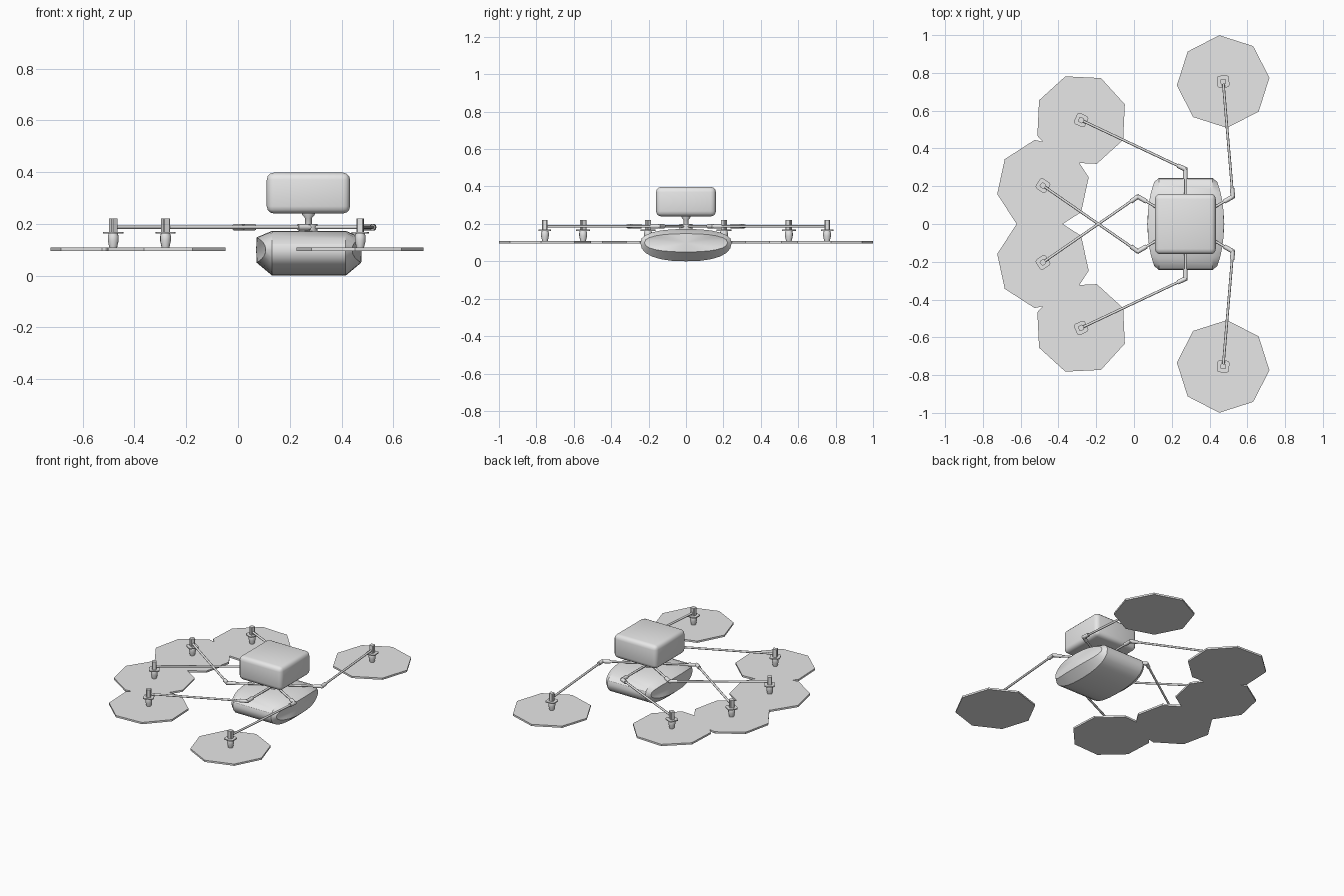
import bpy, bmesh, math
from mathutils import Vector, Matrix

old = bpy.data.objects.get("Cube")
if old:
    bpy.data.objects.remove(old, do_unlink=True)

GREY = (0.8, 0.8, 0.8, 1)
mat = bpy.data.materials.new("light grey")
mat.use_nodes = True
mat.diffuse_color = GREY
mat.node_tree.nodes["Principled BSDF"].inputs["Base Color"].default_value = GREY

HUB = Vector((0.272, 0, 0.187))
TAU = math.tau


def finish(name, bm, smooth=None, matrix=None):
    """Turn a bmesh into a named, coloured object."""
    if matrix:
        bm.transform(matrix)
    bmesh.ops.recalc_face_normals(bm, faces=bm.faces)
    mesh = bpy.data.meshes.new(name)
    bm.to_mesh(mesh)
    bm.free()
    obj = bpy.data.objects.new(name, mesh)
    bpy.context.collection.objects.link(obj)
    mesh.materials.append(mat)
    if smooth:
        bpy.ops.object.select_all(action='DESELECT')
        bpy.context.view_layer.objects.active = obj
        obj.select_set(True)
        bpy.ops.object.shade_smooth_by_angle(angle=math.radians(smooth))
    return obj


def loft(name, rings, smooth=None, matrix=None, tips=None):
    """Bridge rings of points; cap with faces, or with fans to two tips."""
    bm = bmesh.new()
    loops = [[bm.verts.new(p) for p in ring] for ring in rings]
    n = len(loops[0])
    for a, b in zip(loops, loops[1:]):
        for i in range(n):
            j = (i + 1) % n
            bm.faces.new((a[i], a[j], b[j], b[i]))
    for k, loop in enumerate((loops[0], loops[-1])):
        if tips:
            tip = bm.verts.new(tips[k])
            for i in range(n):
                bm.faces.new((loop[i], loop[(i + 1) % n], tip))
        else:
            bm.faces.new(loop)
    return finish(name, bm, smooth, matrix)


def turned(name, profile, sides, matrix, smooth=None):
    """Solid of revolution about local z from (radius, height) pairs."""
    rings = [[(r * math.cos(TAU * i / sides), r * math.sin(TAU * i / sides), z)
              for i in range(sides)] for r, z in profile]
    return loft(name, rings, smooth, matrix)


def rod(name, start, end, radius, sides=8):
    axis = end - start
    matrix = Matrix.Translation(start) @ axis.to_track_quat('Z', 'Y').to_matrix().to_4x4()
    return turned(name, [(radius, 0), (radius, axis.length)], sides, matrix, 50)


def block(name, size, matrix, bevel=0, segments=2, all_edges=False):
    """Box with its upright edges, or all edges, rounded."""
    bm = bmesh.new()
    bmesh.ops.create_cube(bm, size=1)
    bmesh.ops.scale(bm, vec=size, verts=bm.verts)
    if bevel:
        edges = [e for e in bm.edges if all_edges
                 or abs(e.verts[0].co.z - e.verts[1].co.z) > size[2] / 2]
        bmesh.ops.bevel(bm, geom=edges, offset=bevel, segments=segments,
                        profile=0.5, affect='EDGES')
    return finish(name, bm, 35 if bevel else None, matrix)


# Lower hull: lens section along x, tapering to bulged ends
def hull_ring(side, inner, y_half, up, down, bulge):
    ring = []
    for i in range(24):
        c, s = math.cos(TAU * i / 24), math.sin(TAU * i / 24)
        y = y_half * math.copysign(abs(c) ** 0.85, c)
        z = 0.1 + (up if s > 0 else down) * math.copysign(abs(s) ** 0.85, s)
        ring.append((0.274 + side * (inner - bulge * c * c), y, z))
    return ring


rings = [hull_ring(-1, 0.202, 0.222, 0.048, 0.05, 0.035),
         hull_ring(-1, 0.142, 0.244, 0.073, 0.1, 0),
         hull_ring(1, 0.142, 0.244, 0.073, 0.1, 0),
         hull_ring(1, 0.202, 0.222, 0.048, 0.05, 0.035)]
loft("hull", rings, 30, tips=[(0.07, 0, 0.1), (0.478, 0, 0.1)])

# Upper case on its flared stem
block("upper_case", (0.322, 0.32, 0.158), Matrix.Translation((0.272, 0, 0.319)),
      0.028, 3, True)
turned("stem", [(0.013, 0.16), (0.013, 0.222), (0.025, 0.236), (0.025, 0.245)], 12,
       Matrix.Translation((HUB.x, 0, 0)), 40)
turned("hub", [(0.036, 0.165), (0.036, 0.199)], 12,
       Matrix.Translation((HUB.x, 0, 0)), 40)


# Motor, mount and rotor disc, turned to follow the arm
def rotor(label, x, y, heading):
    def at(z):
        return Matrix.Translation((x, y, z)) @ Matrix.Rotation(heading, 4, 'Z')
    block("mount_block_" + label, (0.028, 0.028, 0.056), at(0.193), 0.004, 1)
    block("mount_plate_" + label, (0.064, 0.064, 0.007), at(0.166), 0.014, 3)
    turned("motor_" + label, [(0.013, 0.1), (0.016, 0.113), (0.021, 0.135),
                              (0.021, 0.152), (0.017, 0.165)], 12, at(0), 40)
    turned("rotor_disc_" + label, [(0.246, -0.006), (0.246, 0.006)], 8, at(0.102))


# Six hinged arms: spoke angle in degrees, then rotor position; mirrored front to rear
ARMS = [("outer_left", 30, 0.472, 0.754),
        ("outer_right", 90, -0.28, 0.55),
        ("crossing_right", 150, -0.482, -0.203)]

for end, flip in (("rear", 1), ("front", -1)):
    for part, angle, x, y in ARMS:
        label = end + "_" + part
        a = math.radians(angle) * flip
        out = Vector((math.cos(a), math.sin(a), 0))
        elbow = HUB + out * 0.29
        target = Vector((x, y * flip, HUB.z))
        along = (target - elbow).normalized()
        rod("spoke_" + label, HUB, elbow, 0.007)
        rod("hinge_inner_" + label, HUB + out * 0.238, elbow + out * 0.006, 0.012)
        rod("hinge_outer_" + label, elbow - along * 0.006, elbow + along * 0.045, 0.012)
        rod("arm_" + label, elbow, target, 0.007)
        rotor(label, target.x, target.y, math.atan2(along.y, along.x))
